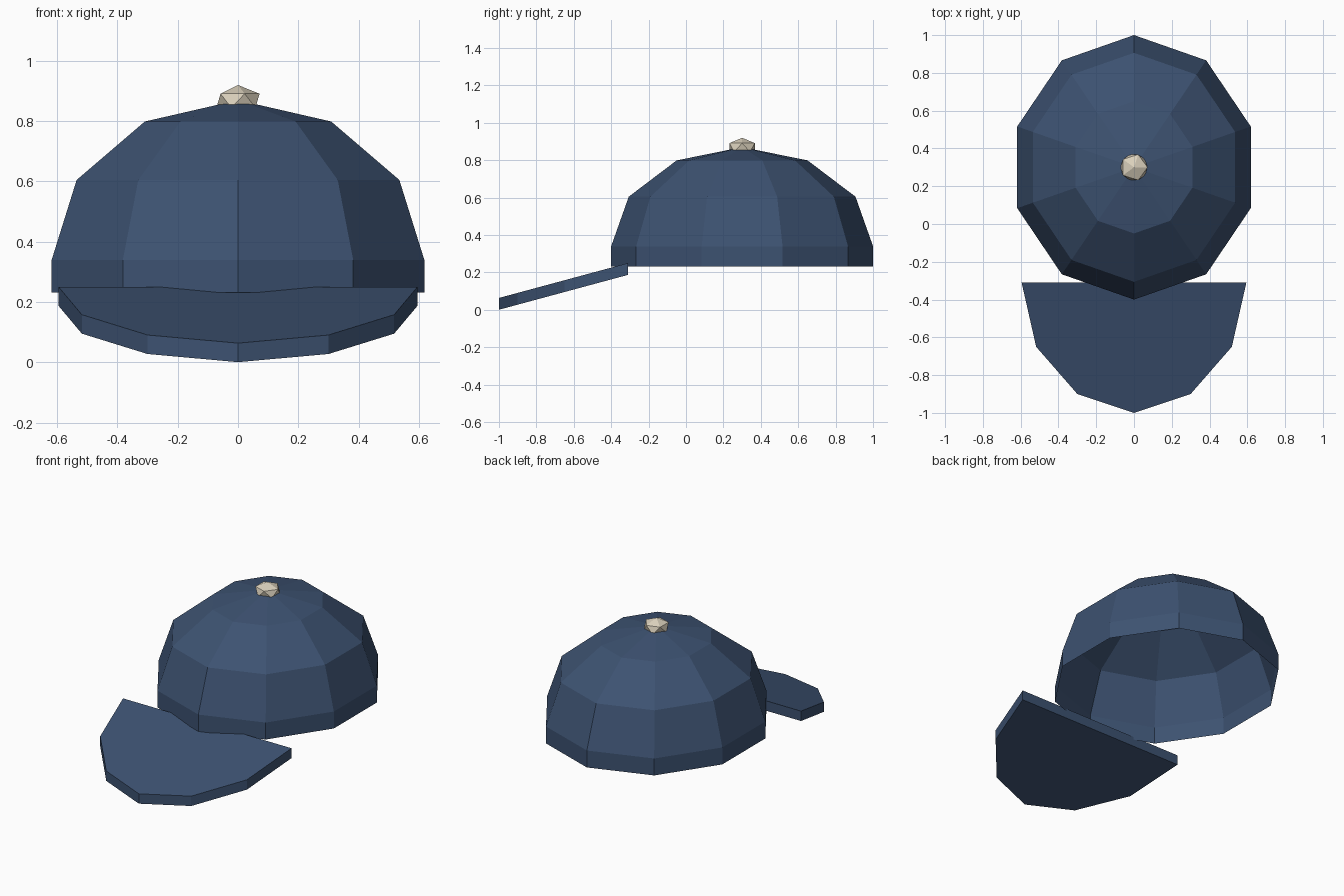
import bpy, bmesh, math

if "Cube" in bpy.data.objects:
    bpy.data.objects.remove(bpy.data.objects["Cube"])


def material(name, rgb):
    m = bpy.data.materials.new(name)
    m.diffuse_color = (*rgb, 1.0)
    m.use_nodes = True
    m.node_tree.nodes["Principled BSDF"].inputs["Base Color"].default_value = m.diffuse_color
    return m


navy = material("navy cloth", (0.046, 0.084, 0.165))
cream = material("cream button", (0.70, 0.63, 0.50))


def finish(name, bm, mat):
    bmesh.ops.recalc_face_normals(bm, faces=bm.faces[:])
    me = bpy.data.meshes.new(name)
    bm.to_mesh(me)
    bm.free()
    me.materials.append(mat)
    ob = bpy.data.objects.new(name, me)
    bpy.context.collection.objects.link(ob)
    return ob


# Crown: open ten-sided half ellipsoid with a short upright band below it
SIDES, CY, RX, RY, Z0, H = 10, 0.30, 0.65, 0.70, 0.34, 0.53
bm = bmesh.new()
profile = [(1.0, 0.232)] + [
    (math.cos(math.radians(a)), Z0 + H * math.sin(math.radians(a))) for a in (0, 30, 60)]
rings = []
for f, z in profile:
    angles = [2 * math.pi * i / SIDES for i in range(SIDES)]
    rings.append([bm.verts.new((RX * f * math.sin(t), CY + RY * f * math.cos(t), z))
                  for t in angles])
for lo, hi in zip(rings, rings[1:]):
    for i in range(SIDES):
        j = (i + 1) % SIDES
        bm.faces.new((lo[i], lo[j], hi[j], hi[i]))
apex = bm.verts.new((0, CY, Z0 + H))
for i in range(SIDES):
    bm.faces.new((rings[-1][i], rings[-1][(i + 1) % SIDES], apex))
crown = finish("crown", bm, navy)
# Open shell: make sure the normals point outwards
if crown.data.polygons[0].normal.y < 0:
    crown.data.flip_normals()

# Brim: mirrored outline, sloping down to the front, extruded downwards
half = [(0.595, -0.31), (0.518, -0.65), (0.30, -0.90)]
outline = half + [(0, -1.0)] + [(-x, y) for x, y in reversed(half)]
bm = bmesh.new()
top = bm.faces.new([bm.verts.new((x, y, 0.25 + 0.27 * (y + 0.31))) for x, y in outline])
new = bmesh.ops.extrude_face_region(bm, geom=[top], use_keep_orig=True)["geom"]
bmesh.ops.translate(bm, vec=(0, 0, -0.063),
                    verts=[g for g in new if isinstance(g, bmesh.types.BMVert)])
finish("brim", bm, navy)

# Button: squashed icosahedron on the top of the crown
bm = bmesh.new()
bmesh.ops.create_icosphere(bm, subdivisions=1, radius=0.08)
bmesh.ops.scale(bm, vec=(1, 1, 0.65), verts=bm.verts)
bmesh.ops.translate(bm, vec=(0, CY, 0.868), verts=bm.verts)
finish("top_button", bm, cream)
